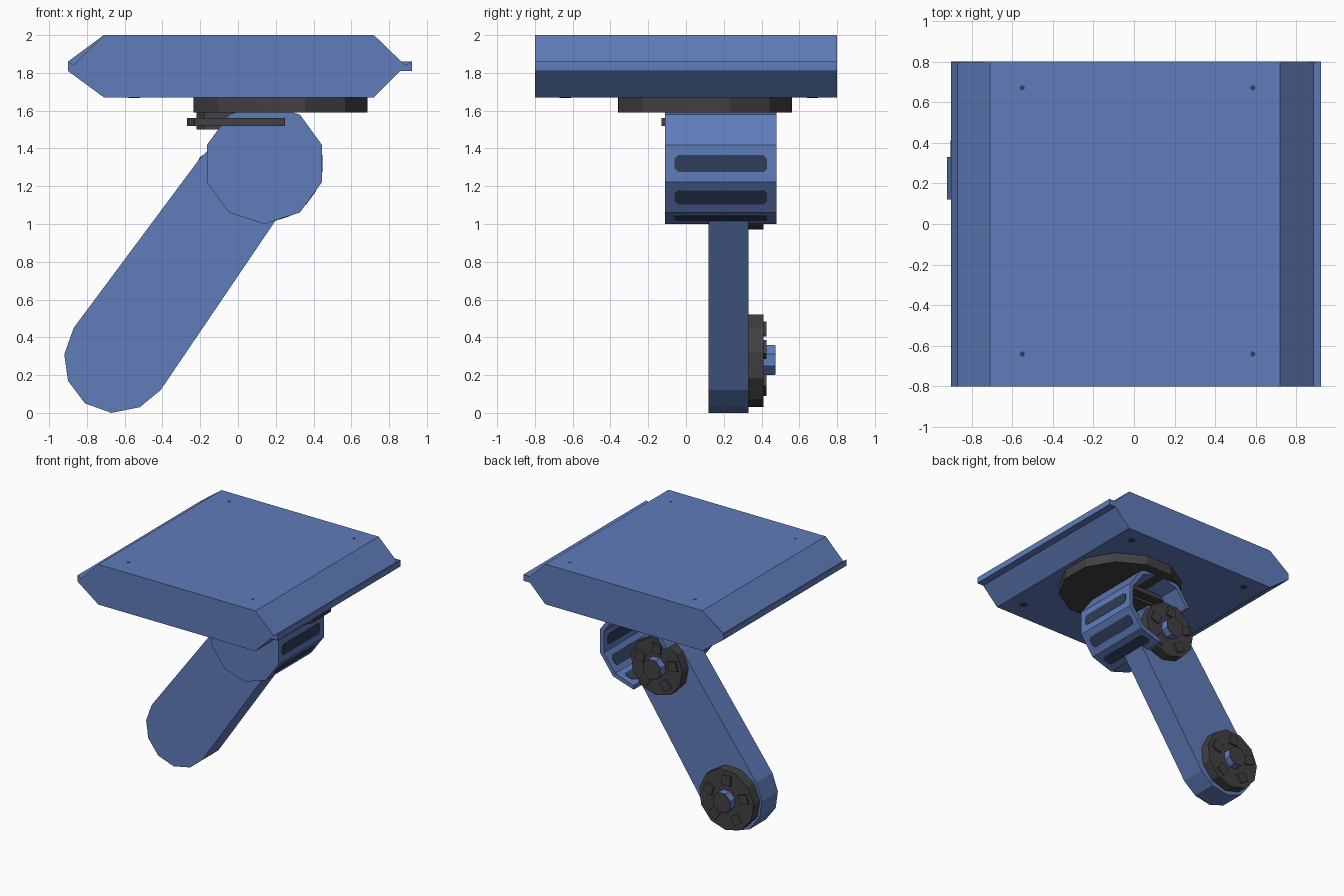
import bpy, bmesh, math
from mathutils import Vector

if "Cube" in bpy.data.objects:
    bpy.data.objects.remove(bpy.data.objects["Cube"])


def material(name, rgb):
    m = bpy.data.materials.new(name)
    m.diffuse_color = (*rgb, 1)
    m.use_nodes = True
    m.node_tree.nodes["Principled BSDF"].inputs["Base Color"].default_value = m.diffuse_color
    return m


BLUE = material("steel blue", (0.115, 0.2, 0.49))
DARK = material("charcoal", (0.055, 0.051, 0.057))
NAVY = material("dark navy", (0.028, 0.047, 0.1))


def prism(name, pts, a, b, mat, axis="y"):
    """Extrude a 2D outline between a and b; outline is xz for axis y, xy for axis z."""
    def place(p, t):
        return (p[0], t, p[1]) if axis == "y" else (p[0], p[1], t)
    bm = bmesh.new()
    lo = [bm.verts.new(place(p, a)) for p in pts]
    hi = [bm.verts.new(place(p, b)) for p in pts]
    n = len(pts)
    bm.faces.new(lo)
    bm.faces.new(hi[::-1])
    for i in range(n):
        bm.faces.new((lo[i], hi[i], hi[(i + 1) % n], lo[(i + 1) % n]))
    bmesh.ops.recalc_face_normals(bm, faces=bm.faces)
    me = bpy.data.meshes.new(name)
    bm.to_mesh(me)
    bm.free()
    me.materials.append(mat)
    ob = bpy.data.objects.new(name, me)
    bpy.context.collection.objects.link(ob)
    return ob


def ring(cx, cy, r, n, start=0.0):
    return [(cx + r * math.cos(math.radians(start + 360 * i / n)),
             cy + r * math.sin(math.radians(start + 360 * i / n))) for i in range(n)]


# Top panel: bevelled slab with a hooked lip on both long sides
prism("top_panel", [(-0.90, 1.81), (-0.90, 1.86), (-0.87, 1.84), (-0.71, 2.0), (0.72, 2.0),
                    (0.885, 1.84), (0.92, 1.86), (0.92, 1.81), (0.86, 1.81), (0.72, 1.67),
                    (-0.71, 1.67)], -0.8, 0.8, BLUE)
# Thin end fillers closing the lip grooves at the back
prism("left_groove_end", [(-0.90, 1.86), (-0.87, 1.84), (-0.71, 2.0)], 0.796, 0.8, BLUE)
prism("right_groove_end", [(0.86, 1.86), (0.885, 1.84), (0.92, 1.86)], 0.796, 0.8, BLUE)

# Screw holes, small above and wider below
for x in (-0.55, 0.585):
    for y in (-0.64, 0.67):
        prism("screw_hole_top", ring(x, y, 0.013, 6), 1.998, 2.001, NAVY, "z")
        prism("screw_hole_bottom", ring(x, y, 0.03, 8), 1.667, 1.672, NAVY, "z")

# Turntable under the panel
prism("turntable", ring(0.225, 0.10, 0.475, 12, 16), 1.59, 1.672, DARK, "z")

# Housing: ten-sided shell, open at the back, cut away on the arm side
CX, CZ, R = 0.14, 1.32, 0.32
outer = ring(CX, CZ, R, 10, -90)
inner = ring(CX, CZ, R - 0.035, 10, -90)
prism("housing_front", outer, -0.11, -0.07, BLUE)
for i in range(10):
    j = (i + 1) % 10
    back = 0.12 if i in (7, 8, 9) else 0.48
    prism("housing_wall", [outer[i], outer[j], inner[j], inner[i]], -0.075, back, BLUE)


def slot(i):
    """Long rounded slot shown on the outside and inside of one housing wall."""
    ang = math.radians(-72 + 36 * i)
    nrm = Vector((math.cos(ang), 0, math.sin(ang)))
    tan = Vector((-nrm.z, 0, nrm.x))
    apothem = R * math.cos(math.radians(18))
    w, h, c = 0.245, 0.045, 0.02
    shape = [(-w, -h + c), (-w + c, -h), (w - c, -h), (w, -h + c),
             (w, h - c), (w - c, h), (-w + c, h), (-w, h - c)]
    for d in (apothem, apothem - 0.0345):
        ob = prism("housing_slot", shape, -0.002, 0.002, NAVY, "z")
        for v in ob.data.vertices:
            x, y, z = v.co
            v.co = Vector((CX, 0.185, CZ)) + nrm * (d + z) + tan * y + Vector((0, x, 0))


for i in range(3):
    slot(i)

# Flat clamp plate through the upper housing
prism("clamp_plate", [(-0.23, -0.13), (0.25, -0.13), (0.25, 0.30), (-0.20, 0.30),
                      (-0.27, 0.22), (-0.27, -0.05)], 1.52, 1.56, DARK, "z")
prism("clamp_pad", [(-0.18, -0.08), (0.18, -0.08), (0.18, 0.22), (-0.15, 0.22),
                    (-0.22, 0.15), (-0.22, 0.0)], 1.50, 1.59, DARK, "z")

# Slanted arm with faceted round ends
prism("arm", [(-0.87, 0.45), (-0.92, 0.31), (-0.90, 0.17), (-0.81, 0.05), (-0.67, 0.0),
              (-0.52, 0.03), (-0.41, 0.12), (0.20, 1.02), (0.25, 1.15), (0.23, 1.29),
              (0.14, 1.40), (0.0, 1.45), (-0.13, 1.42), (-0.20, 1.35)], 0.12, 0.33, BLUE)


# Joint wheels: charcoal disc, five square bolts, capped blue hub
def joint(name, x, z, r):
    prism(name + "_disc", ring(x, z, r, 11, 10), 0.32, 0.41, DARK)
    for k in range(5):
        a = 20 + 72 * k
        bx = x + 0.66 * r * math.cos(math.radians(a))
        bz = z + 0.66 * r * math.sin(math.radians(a))
        prism(name + "_bolt", ring(bx, bz, 0.055, 4, a + 45), 0.40, 0.425, DARK)
    prism(name + "_hub", ring(x, z, 0.085, 8, 22.5), 0.40, 0.47, BLUE)
    prism(name + "_hub_cap", ring(x, z, 0.084, 8, 22.5), 0.469, 0.474, DARK)


joint("lower_joint", -0.655, 0.28, 0.25)
joint("upper_joint", -0.02, 1.205, 0.235)
